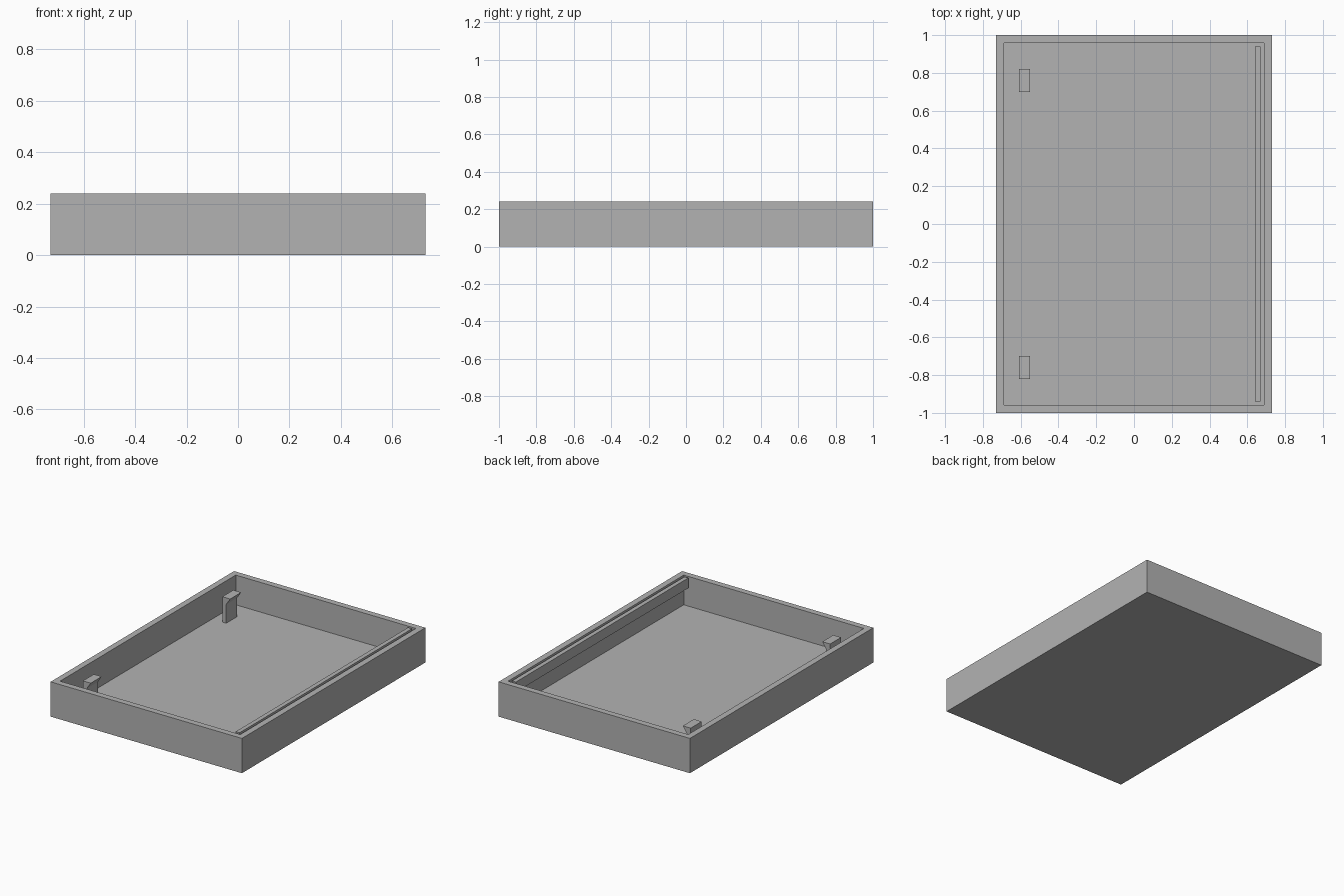
import bpy
import bmesh

cube = bpy.data.objects.get("Cube")
if cube:
    bpy.data.objects.remove(cube, do_unlink=True)

grey = bpy.data.materials.new("plain grey")
grey.use_nodes = True
colour = (0.45, 0.45, 0.45, 1)
grey.diffuse_color = colour
grey.node_tree.nodes["Principled BSDF"].inputs["Base Color"].default_value = colour

WIDTH, LENGTH, HEIGHT = 1.46, 2.0, 0.24
WALL, FLOOR = 0.06, 0.035


def finish(name, bm):
    bmesh.ops.recalc_face_normals(bm, faces=bm.faces)
    mesh = bpy.data.meshes.new(name)
    bm.to_mesh(mesh)
    bm.free()
    mesh.materials.append(grey)
    obj = bpy.data.objects.new(name, mesh)
    bpy.context.collection.objects.link(obj)
    return obj


def extrude_profile(name, profile, y0, y1):
    """Closed x-z profile swept along y."""
    bm = bmesh.new()
    face = bm.faces.new([bm.verts.new((x, y0, z)) for x, z in profile])
    swept = bmesh.ops.extrude_face_region(bm, geom=[face])["geom"]
    moved = [v for v in swept if isinstance(v, bmesh.types.BMVert)]
    bmesh.ops.translate(bm, verts=moved, vec=(0, y1 - y0, 0))
    return finish(name, bm)


# Tray: solid block whose top is inset and pushed down to the floor
bm = bmesh.new()
bmesh.ops.create_cube(bm, size=1)
bmesh.ops.scale(bm, verts=bm.verts, vec=(WIDTH, LENGTH, HEIGHT))
bmesh.ops.translate(bm, verts=bm.verts, vec=(0, 0, HEIGHT / 2))
bm.faces.ensure_lookup_table()
top = max(bm.faces, key=lambda f: f.calc_center_median().z)
bmesh.ops.inset_region(bm, faces=[top], thickness=WALL)
swept = bmesh.ops.extrude_face_region(bm, geom=[top])["geom"]
bmesh.ops.delete(bm, geom=[f for f in [top] if f.is_valid], context='FACES')
moved = [v for v in swept if isinstance(v, bmesh.types.BMVert)]
bmesh.ops.translate(bm, verts=moved, vec=(0, 0, FLOOR - HEIGHT))
finish("tray", bm)

# Retaining lip along the left wall, flush with the rim
inner_x, inner_y = WIDTH / 2 - WALL, LENGTH / 2 - WALL
extrude_profile("retaining_lip",
                [(inner_x - 0.03, 0.17), (inner_x, 0.17),
                 (inner_x, HEIGHT), (inner_x - 0.03, HEIGHT)],
                -inner_y, inner_y)

# Two snap hooks standing on the floor near the right wall
hook = [(-0.61, FLOOR), (-0.58, FLOOR), (-0.58, 0.165),
        (-0.55, 0.21), (-0.61, 0.21)]
for name, y in (("front_snap_hook", -0.76), ("back_snap_hook", 0.76)):
    extrude_profile(name, hook, y - 0.06, y + 0.06)
